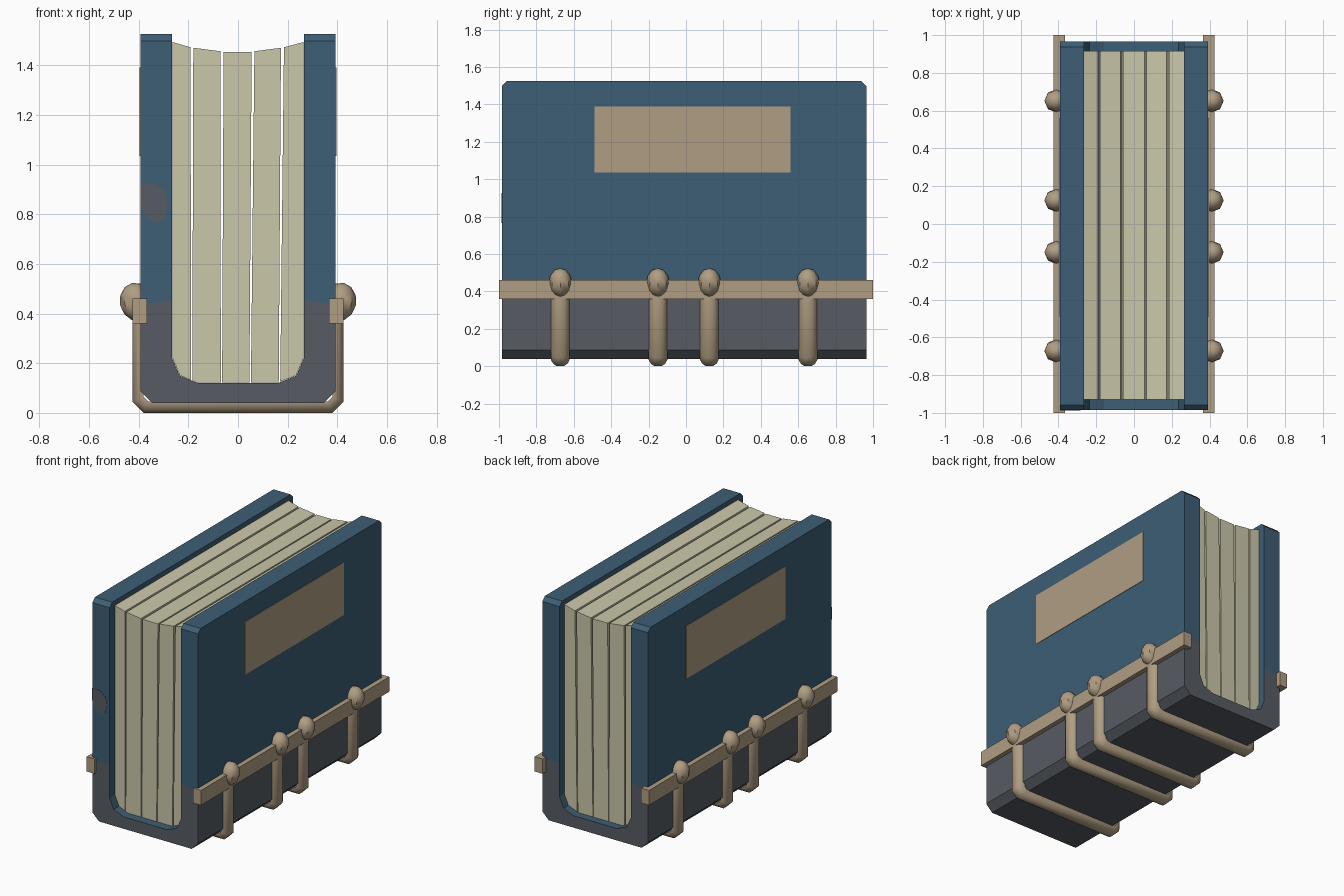
import bpy, bmesh, math
from mathutils import Matrix

if "Cube" in bpy.data.objects:
    bpy.data.objects.remove(bpy.data.objects["Cube"])


def srgb(r, g, b):
    lin = [c / 255 / 12.92 if c < 10 else ((c / 255 + 0.055) / 1.055) ** 2.4 for c in (r, g, b)]
    return (*lin, 1.0)


def material(name, rgb):
    m = bpy.data.materials.new(name)
    m.diffuse_color = srgb(*rgb)
    m.use_nodes = True
    m.node_tree.nodes["Principled BSDF"].inputs["Base Color"].default_value = m.diffuse_color
    return m


BLUE = material("blue_cover", (61, 94, 117))
GREY = material("grey_leather", (87, 92, 99))
TAN = material("tan_trim", (176, 158, 131))
PAPER = material("cream_paper", (203, 199, 170))


def finish(bm, name, mats, smooth=None):
    bmesh.ops.recalc_face_normals(bm, faces=bm.faces)
    me = bpy.data.meshes.new(name)
    bm.to_mesh(me)
    bm.free()
    ob = bpy.data.objects.new(name, me)
    bpy.context.collection.objects.link(ob)
    for m in mats:
        me.materials.append(m)
    if smooth:
        bpy.ops.object.select_all(action='DESELECT')
        ob.select_set(True)
        bpy.context.view_layer.objects.active = ob
        bpy.ops.object.shade_smooth_by_angle(angle=math.radians(smooth))
    return ob


def prism(name, outline, y0, y1, mat):
    """Extrude an xz outline along y."""
    bm = bmesh.new()
    a = [bm.verts.new((x, y0, z)) for x, z in outline]
    b = [bm.verts.new((x, y1, z)) for x, z in outline]
    bm.faces.new(a)
    bm.faces.new(b[::-1])
    for i in range(len(a)):
        j = (i + 1) % len(a)
        bm.faces.new((a[i], b[i], b[j], a[j]))
    return finish(bm, name, [mat])


def box(name, x0, x1, y0, y1, z0, z1, mat):
    return prism(name, [(x0, z0), (x1, z0), (x1, z1), (x0, z1)], y0, y1, mat)


def mirrored(pts):
    return pts + [(-x, z) for x, z in pts[::-1]]


# Cover: a U-shaped shell, grey around the spine and blue above and inside
outer = mirrored([(.393, 1.525), (.393, .435), (.393, .088), (.37, .065), (.345, .04)])
inner = mirrored([(.265, 1.525), (.265, .455), (.265, .22), (.235, .15), (.16, .12)])
Y0, Y1 = -.985, .965
bm = bmesh.new()
rows = [[bm.verts.new((x, y, z)) for x, z in pts]
        for pts, y in ((outer, Y0), (outer, Y1), (inner, Y1), (inner, Y0))]
last = len(outer) - 1
for k in range(4):
    p, q = rows[k], rows[(k + 1) % 4]
    for i in range(last):
        f = bm.faces.new((p[i], p[i + 1], q[i + 1], q[i]))
        f.material_index = 0 if k == 2 or i in (0, last - 1) else 1
for i in (0, last):
    bm.faces.new([r[i] for r in rows])
corner_edges = [e for e in bm.edges
                if all(v.co.z > 1.5 for v in e.verts)
                and abs(e.verts[0].co.y - e.verts[1].co.y) < .01]
bmesh.ops.bevel(bm, geom=corner_edges, offset=.027, segments=1, affect='EDGES')
finish(bm, "cover", [BLUE, GREY])

# Worn patch on the front edge of the left board
prism("worn_patch", [(-.393, .925), (-.33, .92), (-.295, .89), (-.283, .84), (-.298, .785),
                     (-.32, .765), (-.365, .785), (-.393, .84)], Y0 - .002, Y0 + .002, GREY)

# Page blocks: five bundles with narrow gaps and a hollow top edge
tops = [(-.264, -.191, 1.493, 1.472), (-.180, -.071, 1.470, 1.456),
        (-.058, .055, 1.454, 1.454), (.066, .173, 1.456, 1.470), (.185, .264, 1.472, 1.493)]
bottoms = [(-.264, -.189), (-.184, -.069), (-.064, .046), (.052, .164), (.170, .264)]
for n, ((xl, xr, zl, zr), (bl, br)) in enumerate(zip(tops, bottoms)):
    low = [(br, .122), (bl, .122)]
    if n == 0:
        low = [(br, .132), (-.234, .151), (-.264, .221)]
    elif n == 4:
        low = [(.264, .221), (.234, .151), (bl, .126)]
    prism(f"page_block_{n + 1}", [(xl, zl), (xr, zr)] + low, -.93, .915, PAPER)

# Straps: rounded bands wrapped around the spine
path_out = mirrored([(.425, .38), (.425, .045), (.38, 0)])
path_in = mirrored([(.38, .38), (.38, .064), (.361, .045)])
section = [(-.05, 1), (-.05, .75), (-.038, .3), (-.018, 0),
           (.018, 0), (.038, .3), (.05, .75), (.05, 1)]
strap_y = [-.672, -.15, .125, .652]
for n, yc in enumerate(strap_y):
    bm = bmesh.new()
    rings = [[bm.verts.new((ox + (ix - ox) * d, yc + y, oz + (iz - oz) * d)) for y, d in section]
             for (ox, oz), (ix, iz) in zip(path_out, path_in)]
    for a, b in zip(rings, rings[1:]):
        for i in range(8):
            j = (i + 1) % 8
            bm.faces.new((a[i], a[j], b[j], b[i]))
    bm.faces.new(rings[0])
    bm.faces.new(rings[-1][::-1])
    finish(bm, f"strap_{n + 1}", [TAN], 42)

# Each side: rail, studs and title panel
for s, side in ((1, "right"), (-1, "left")):
    x0, x1 = sorted((s * .366, s * .425))
    box(f"rail_{side}", x0, x1, -1, 1, .36, .46, TAN)
    x0, x1 = sorted((s * .39, s * .396))
    box(f"title_panel_{side}", x0, x1, -.49, .56, 1.035, 1.39, TAN)
    for n, yc in enumerate(strap_y):
        bm = bmesh.new()
        bmesh.ops.create_uvsphere(bm, u_segments=8, v_segments=6, radius=1)
        bm.transform(Matrix.Translation((s * .41, yc, .447))
                     @ Matrix.Rotation(s * math.radians(12), 4, 'Y')
                     @ Matrix.Diagonal((.066, .062, .078, 1)))
        finish(bm, f"stud_{side}_{n + 1}", [TAN], 40)
